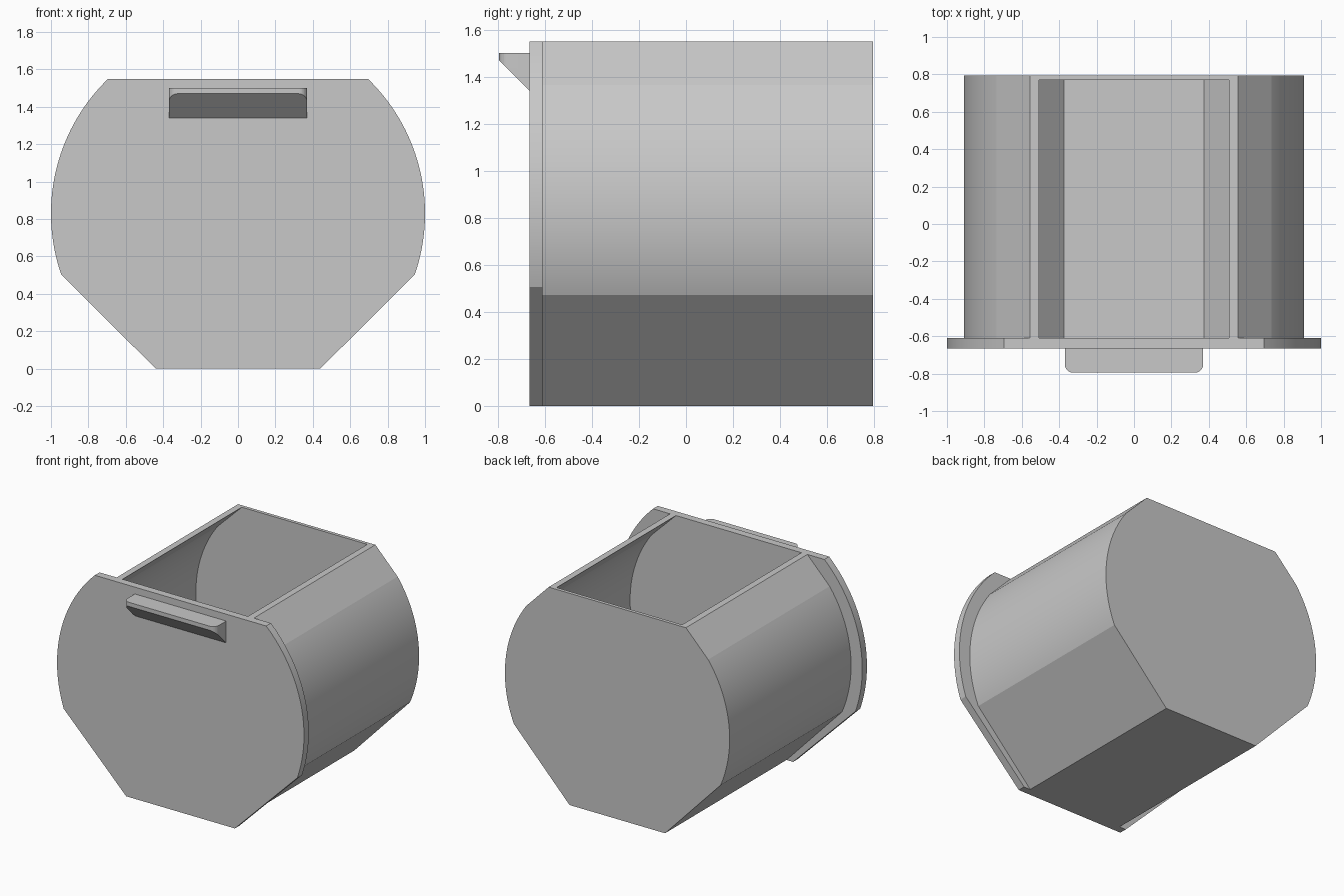
import bpy, bmesh, math
from mathutils import Vector

if "Cube" in bpy.data.objects:
    bpy.data.objects.remove(bpy.data.objects["Cube"])

CZ = 0.83      # height of the round profile's centre
TOP = 1.55     # flat top height

grey = bpy.data.materials.new("light_grey")
grey.diffuse_color = (0.58, 0.58, 0.58, 1)
grey.use_nodes = True
grey.node_tree.nodes["Principled BSDF"].inputs["Base Color"].default_value = grey.diffuse_color


def right_half(radius, bottom, low_z, high_z, extra, steps=40):
    """Right side outline: flat bottom, sloped cheek, arc, then extra points."""
    a0 = math.asin((low_z - CZ) / radius)
    a1 = math.asin((high_z - CZ) / radius)
    pts = [bottom]
    for i in range(steps + 1):
        a = a0 + (a1 - a0) * i / steps
        pts.append((radius * math.cos(a), CZ + radius * math.sin(a)))
    return pts + extra


def finish(name, bm):
    bmesh.ops.recalc_face_normals(bm, faces=bm.faces)
    mesh = bpy.data.meshes.new(name)
    bm.to_mesh(mesh)
    bm.free()
    ob = bpy.data.objects.new(name, mesh)
    bpy.context.collection.objects.link(ob)
    mesh.materials.append(grey)
    return ob


def extrude(points, offset):
    bm = bmesh.new()
    face = bm.faces.new([bm.verts.new(p) for p in points])
    res = bmesh.ops.extrude_face_region(bm, geom=[face], use_keep_orig=True)
    moved = [v for v in res["geom"] if isinstance(v, bmesh.types.BMVert)]
    bmesh.ops.translate(bm, verts=moved, vec=offset)
    return bm


def prism(name, half, y0, y1):
    """Mirror a half outline in x and extrude it along y."""
    outline = half + [(-x, z) for x, z in reversed(half)]
    return finish(name, extrude([(x, y0, z) for x, z in outline], (0, y1 - y0, 0)))


def smooth(ob):
    bpy.ops.object.select_all(action='DESELECT')
    bpy.context.view_layer.objects.active = ob
    ob.select_set(True)
    bpy.ops.object.shade_smooth_by_angle(angle=math.radians(6))


# Front plate, wider than the bin behind it
plate = prism("front_plate", right_half(1.0, (0.44, 0), 0.505, TOP, []), -0.665, -0.61)

# Bin body with flat bevels at the top, hollowed by a cavity
body = prism("bin_body", right_half(0.91, (0.387, 0), 0.472, 1.365, [(0.556, TOP)]),
             -0.61, 0.795)
cavity = prism("cavity_cutter",
               right_half(0.88, (0.373, 0.03), 0.484, 1.355, [(0.508, TOP), (0.508, 1.7)]),
               -0.7, 0.77)
cut = body.modifiers.new("hollow", 'BOOLEAN')
cut.operation = 'DIFFERENCE'
cut.solver = 'EXACT'
cut.object = cavity
bpy.context.view_layer.objects.active = body
bpy.ops.object.modifier_apply(modifier=cut.name)
bpy.data.objects.remove(cavity)

# Pull handle: rounded ledge trimmed by a slope underneath
W, Y0, Y1, R = 0.37, -0.665, -0.795, 0.045
plan = [(W, Y0)]
for i in range(9):
    a = math.pi / 2 * i / 8
    plan.append((W - R + R * math.cos(a), Y1 + R - R * math.sin(a)))
plan += [(-x, y) for x, y in reversed(plan)]
bm = extrude([(x, y, 1.3) for x, y in plan], (0, 0, 0.2))
slope = Vector((0, Y1, 1.47)) - Vector((0, Y0, 1.34))
normal = slope.cross(Vector((1, 0, 0)))
if normal.z < 0:
    normal.negate()
res = bmesh.ops.bisect_plane(bm, geom=bm.verts[:] + bm.edges[:] + bm.faces[:],
                             plane_co=(0, Y0, 1.34), plane_no=normal, clear_inner=True)
bmesh.ops.holes_fill(bm, edges=[e for e in bm.edges if e.is_boundary])
handle = finish("pull_handle", bm)

for ob in (plate, body, handle):
    smooth(ob)
